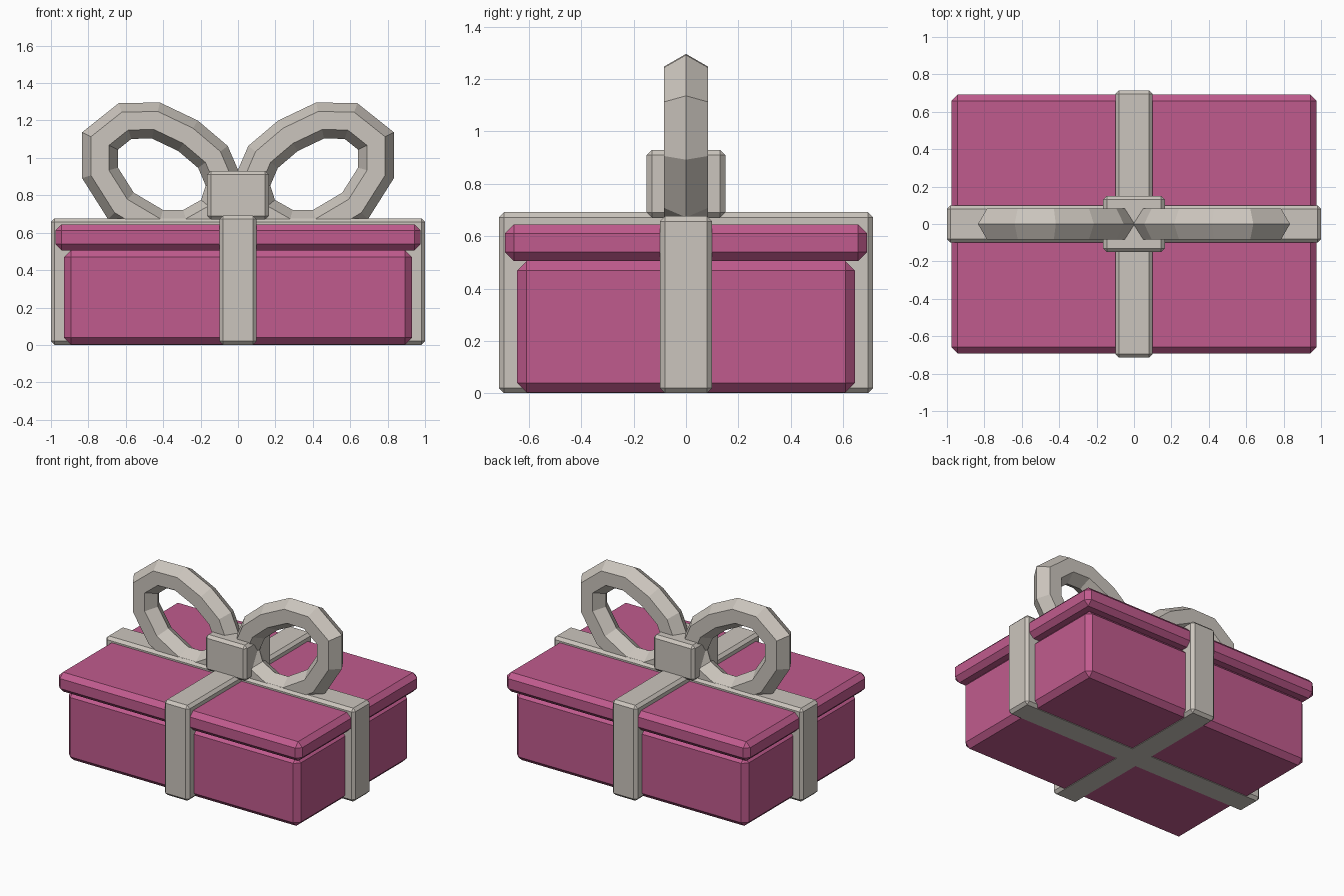
import bpy, bmesh, math
from mathutils import Vector

cube = bpy.data.objects.get("Cube")
if cube:
    bpy.data.objects.remove(cube, do_unlink=True)


def make_material(name, colour):
    mat = bpy.data.materials.new(name)
    mat.use_nodes = True
    mat.diffuse_color = (*colour, 1)
    mat.node_tree.nodes["Principled BSDF"].inputs["Base Color"].default_value = (*colour, 1)
    return mat


pink = make_material("pink card", (0.53, 0.105, 0.27))
grey = make_material("warm grey ribbon", (0.60, 0.56, 0.51))


def add_object(name, bm, mat):
    bmesh.ops.recalc_face_normals(bm, faces=bm.faces)
    mesh = bpy.data.meshes.new(name)
    bm.to_mesh(mesh)
    bm.free()
    mesh.materials.append(mat)
    obj = bpy.data.objects.new(name, mesh)
    bpy.context.collection.objects.link(obj)
    return obj


def chamfered_block(name, half_x, half_y, bottom, top, chamfer, mat):
    bm = bmesh.new()
    bmesh.ops.create_cube(bm, size=2)
    for v in bm.verts:
        z = top if v.co.z > 0 else bottom
        v.co = (v.co.x * half_x, v.co.y * half_y, z)
    obj = add_object(name, bm, mat)
    bevel = obj.modifiers.new("chamfer", "BEVEL")
    bevel.width = chamfer
    bevel.segments = 1
    return obj


def swept_ring(name, path, radius, sides, mat):
    """Closed, mitred tube along a path in the xz plane."""
    bm = bmesh.new()
    rings = []
    for i, point in enumerate(path):
        before = (point - path[i - 1]).normalized()
        after = (path[(i + 1) % len(path)] - point).normalized()
        tangent = (before + after).normalized()
        normal = Vector((tangent.y, -tangent.x))
        miter = 1 / max(0.7, tangent.dot(before))
        ring = []
        for k in range(sides):
            a = math.tau * k / sides
            p = point + normal * math.cos(a) * radius * miter
            ring.append(bm.verts.new((p.x, math.sin(a) * radius, p.y)))
        rings.append(ring)
    for i, ring in enumerate(rings):
        last = rings[i - 1]
        for k in range(sides):
            bm.faces.new((last[k - 1], last[k], ring[k], ring[k - 1]))
    return add_object(name, bm, mat)


# Box and overhanging lid
chamfered_block("box", 0.93, 0.645, 0.003, 0.505, 0.036, pink)
chamfered_block("lid", 0.977, 0.692, 0.505, 0.645, 0.034, pink)

# Crossed ribbon bands
chamfered_block("ribbon_across", 1.0, 0.1, 0, 0.677, 0.02, grey)
chamfered_block("ribbon_front_to_back", 0.1, 0.715, 0, 0.692, 0.02, grey)

# Bow knot and the two loops
chamfered_block("bow_knot", 0.165, 0.15, 0.67, 0.93, 0.02, grey)
loop_path = [Vector(p) for p in (
    (0.738, 1.09), (0.604, 1.197), (0.439, 1.2), (0.267, 1.118),
    (0.134, 1.005), (0.07, 0.856), (0.118, 0.71), (0.267, 0.626),
    (0.428, 0.626), (0.626, 0.743), (0.738, 0.92))]
loops = swept_ring("bow_loops", loop_path, 0.096, 6, grey)
mirror = loops.modifiers.new("mirror", "MIRROR")
mirror.use_mirror_merge = False
